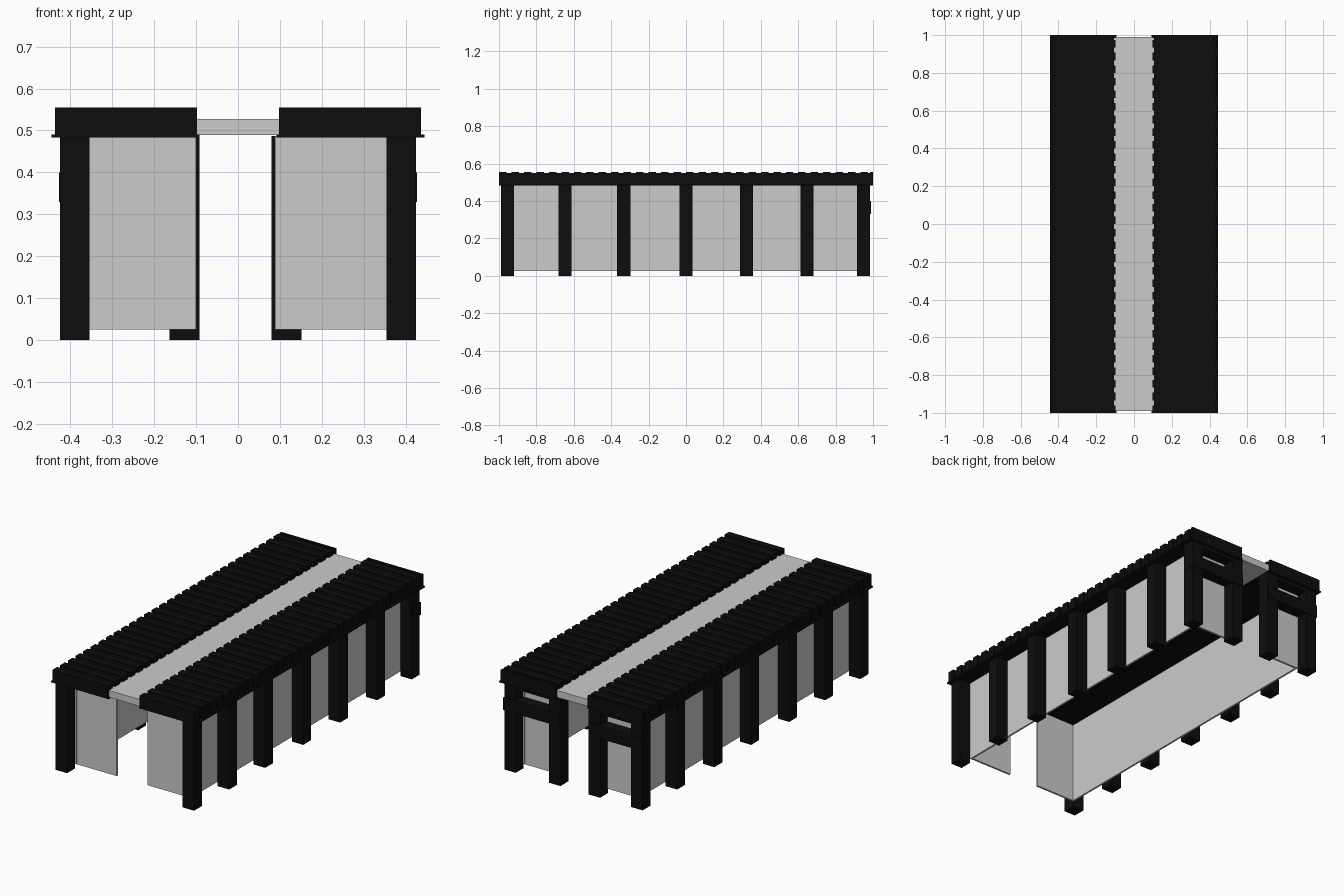
import bpy, bmesh

cube = bpy.data.objects.get("Cube")
if cube:
    bpy.data.objects.remove(cube, do_unlink=True)


def material(name, value):
    mat = bpy.data.materials.new(name)
    mat.use_nodes = True
    colour = (value, value, value, 1)
    mat.diffuse_color = colour
    mat.node_tree.nodes["Principled BSDF"].inputs["Base Color"].default_value = colour
    return mat


black = material("black", 0.004)
grey = material("light_grey", 0.6)


def boxes(name, mat, extents):
    """One object made of boxes, each given as x, y and z ranges."""
    bm = bmesh.new()
    for ranges in extents:
        verts = bmesh.ops.create_cube(bm, size=1)["verts"]
        for v in verts:
            for axis, (low, high) in enumerate(ranges):
                v.co[axis] = low if v.co[axis] < 0 else high
    mesh = bpy.data.meshes.new(name)
    bm.to_mesh(mesh)
    bm.free()
    mesh.materials.append(mat)
    obj = bpy.data.objects.new(name, mesh)
    bpy.context.collection.objects.link(obj)
    return obj


def span(side, inner, outer):
    """An x range measured outwards from the middle."""
    return tuple(sorted((side * inner, side * outer)))


EAVE = 0.487
END = 0.985
POST = 0.07
post_rows = [-0.955, -0.648, -0.333, 0, 0.323, 0.648, 0.95]
RIBS = 30
pitch = 2 / RIBS

for side, label in ((1, "left"), (-1, "right")):
    # The doorway sits slightly off centre
    shift = -0.006 * side
    door = 0.094 + shift
    inner_post = span(side, 0.086 + shift, 0.157 + shift)

    # Outer posts
    boxes(label + "_side_posts", black,
          [(span(side, 0.354, 0.424), (y - POST / 2, y + POST / 2), (0, EAVE))
           for y in post_rows])

    # Post beside the back doorway
    boxes(label + "_back_door_post", black,
          [(inner_post, (END - POST, END), (0, EAVE))])

    # Long wall along the inner faces of the posts
    boxes(label + "_side_wall", grey,
          [(span(side, 0.344, 0.354), (-0.92, 0.92), (0.025, EAVE))])

    # End walls set back behind the posts
    for end, end_name in ((-1, "front"), (1, "back")):
        boxes(f"{label}_{end_name}_wall", grey,
              [(span(side, door, 0.354), span(end, 0.908, 0.919), (0.025, EAVE))])

    # Cross rails over the back wall
    boxes(label + "_back_rails", black,
          [(span(side, door - 0.005, 0.427), (0.925, END + 0.005), (0.33, 0.4)),
           (span(side, door, 0.42), (0.925, END), (0.462, EAVE))])

    # Roof: eave board, slab and raised cross ribs
    boxes(label + "_eave", black,
          [(span(side, 0.092, 0.445), (-1, 1), (0.483, 0.491))])
    boxes(label + "_roof", black,
          [(span(side, 0.106, 0.428), (-0.998, 0.998), (0.489, 0.549))])
    boxes(label + "_roof_ribs", black,
          [(span(side, 0.098, 0.436),
            (-1 + i * pitch, -1 + (i + 0.6) * pitch), (0.489, 0.555))
           for i in range(RIBS)]
          + [(span(side, 0.098, 0.436), (0.985, 1), (0.489, 0.555))])

# Skylight strip between the two roofs
boxes("skylight", grey, [((-0.107, 0.107), (-0.99, 0.99), (0.489, 0.527))])
